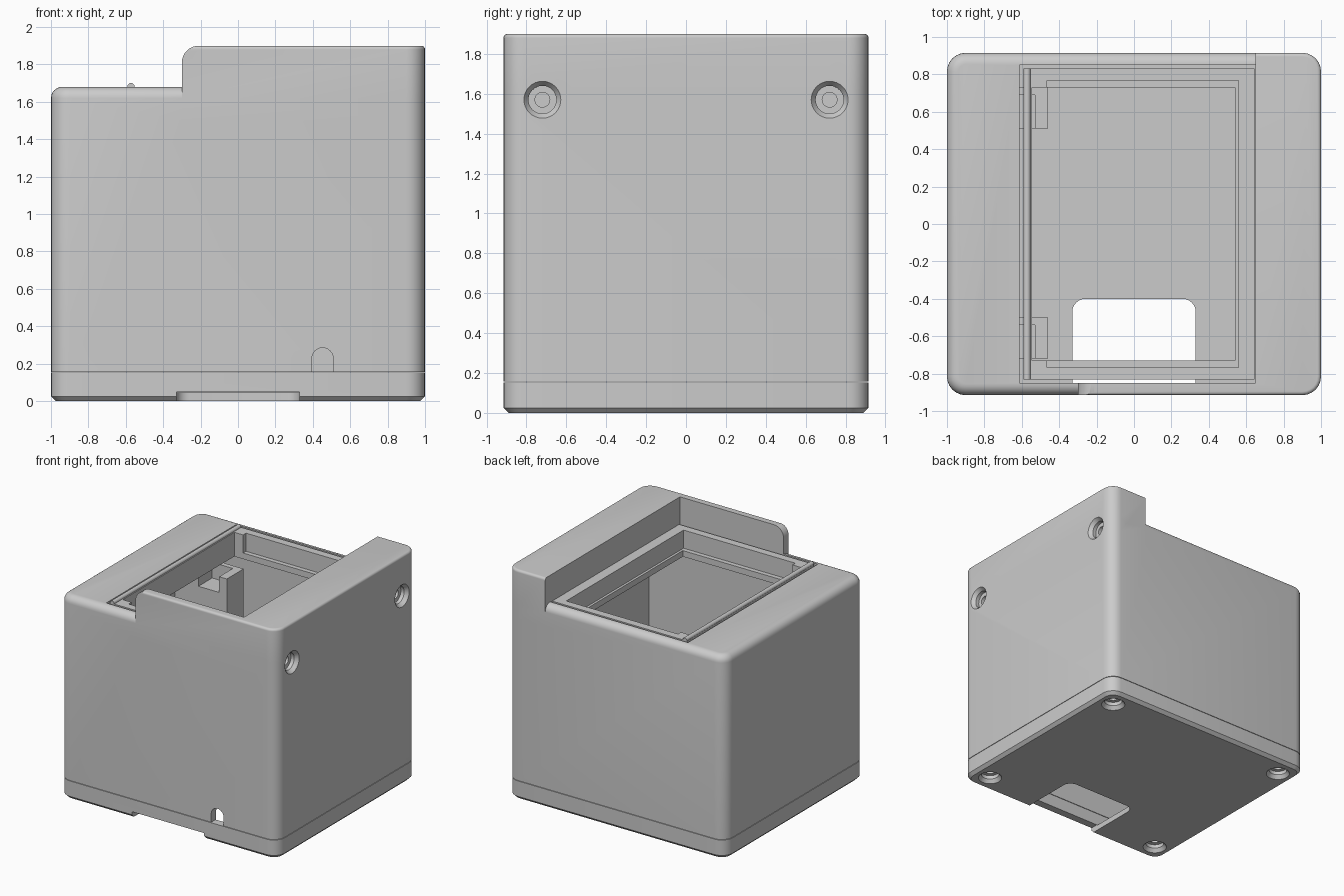
import bpy, bmesh
from mathutils import Matrix, Vector

if "Cube" in bpy.data.objects:
    bpy.data.objects.remove(bpy.data.objects["Cube"])

grey = bpy.data.materials.new("light grey")
grey.use_nodes = True
COLOUR = (0.6, 0.6, 0.6, 1)
grey.diffuse_color = COLOUR
grey.node_tree.nodes["Principled BSDF"].inputs["Base Color"].default_value = COLOUR


def finish(name, bm):
    mesh = bpy.data.meshes.new(name)
    bmesh.ops.recalc_face_normals(bm, faces=bm.faces)
    bm.to_mesh(mesh)
    bm.free()
    mesh.materials.append(grey)
    ob = bpy.data.objects.new(name, mesh)
    bpy.context.collection.objects.link(ob)
    return ob


def box(name, lo, hi, corner=0, top=0, bottom=0, segs=6):
    """Box with optional rounded upright corners, top edges and bottom chamfer."""
    lo, hi = Vector(lo), Vector(hi)
    bm = bmesh.new()
    bmesh.ops.create_cube(bm, size=1)
    for v in bm.verts:
        v.co = Vector(c * s for c, s in zip(v.co, hi - lo)) + (lo + hi) / 2

    def bevel(test, width, n):
        if width:
            edges = [e for e in bm.edges if test(*[v.co.z for v in e.verts])]
            bmesh.ops.bevel(bm, geom=edges, offset=width, segments=n,
                            profile=0.5, affect='EDGES')

    bevel(lambda a, b: abs(a - b) > 0.001, corner, segs)
    bevel(lambda a, b: min(a, b) > hi.z - 0.0001, top, segs)
    bevel(lambda a, b: max(a, b) < lo.z + 0.0001, bottom, 1)
    return finish(name, bm)


def rod(name, start, end, r1, r2=None):
    """Cylinder or cone between two points."""
    start, end = Vector(start), Vector(end)
    d = end - start
    turn = d.to_track_quat('Z', 'Y').to_matrix().to_4x4()
    bm = bmesh.new()
    bmesh.ops.create_cone(bm, cap_ends=True, segments=32, radius1=r1,
                          radius2=r1 if r2 is None else r2, depth=d.length,
                          matrix=Matrix.Translation((start + end) / 2) @ turn)
    return finish(name, bm)


def combine(ob, other, how='DIFFERENCE'):
    mod = ob.modifiers.new("combine", 'BOOLEAN')
    mod.operation, mod.object, mod.solver = how, other, 'EXACT'
    bpy.context.view_layer.objects.active = ob
    bpy.ops.object.modifier_apply(modifier=mod.name)
    bpy.data.objects.remove(other)


def screw_hole(ob, face, inward):
    """Countersunk, counterbored hole going in from a face."""
    face, inward = Vector(face), Vector(inward)
    at = lambda d: face + inward * d
    combine(ob, rod("cutter", at(-0.01), at(0.03), 0.1, 0.07))
    combine(ob, rod("cutter", at(0.02), at(0.06), 0.07))
    combine(ob, rod("cutter", at(0.05), at(0.3), 0.037))


X, Y = 1.0, 0.915          # outer half sizes
IX, IY = 0.935, 0.85       # inner half sizes
SEAM, DECK, TOP = 0.157, 1.68, 1.9

# Raised bar with its low front wall
raised = box("raised", (-X, -Y, 1.5), (X, Y, TOP), 0.1, 0.02)
combine(raised, box("cutter", (-2, -IY, 1.4), (0.65, 2, 2)))
combine(raised, box("cutter", (-2, -2, 1.4), (-0.3, 2, 2)))

# Rounded upper corner at the end of the front wall
corner = box("cutter", (-0.4, -1, TOP - 0.09), (-0.21, -0.8, 2))
combine(corner, rod("cutter", (-0.21, -2, TOP - 0.09), (-0.21, 2, TOP - 0.09), 0.09))
combine(raised, corner)

# Main housing shell
housing = box("housing", (-X, -Y, SEAM), (X, Y, DECK), 0.1, 0.06)
combine(housing, raised, 'UNION')
combine(housing, box("cutter", (-IX, -IY, 0.1), (IX, IY, 1.615)))
combine(housing, box("cutter", (-0.613, -IY, 1.5), (0.65, IY, 1.8)))

# Cable opening low in the front wall
combine(housing, box("cutter", (0.395, -1, 0.1), (0.509, -0.8, 0.228)))
combine(housing, rod("cutter", (0.452, -1, 0.228), (0.452, -0.8, 0.228), 0.057))

# Side screw bosses and holes
for y in (-0.72, 0.72):
    combine(housing, rod("boss", (0.8, y, 1.57), (0.96, y, 1.57), 0.12), 'UNION')
    screw_hole(housing, (X, y, 1.57), (-1, 0, 0))

# Base tray with cable cutout and corner screw posts
base = box("base_tray", (-X, -Y, 0), (X, Y, 0.153), 0.1, 0, 0.025)
combine(base, box("cutter", (-IX, -IY, 0.045), (IX, IY, 0.3)))
combine(base, box("cutter", (-0.33, -1.2, -0.1), (0.33, -0.4, 0.05), 0.07))
for x in (-0.85, 0.85):
    for y in (-0.757, 0.757):
        combine(base, rod("post", (x, y, 0.02), (x, y, 0.15), 0.13), 'UNION')
        screw_hole(base, (x, y, 0), (0, 0, 1))

# Window frame with an inner ledge
frame = box("window_frame", (-0.592, -0.832, 1.48), (0.645, 0.832, DECK))
combine(frame, box("cutter", (-0.545, -0.73, 1.3), (0.54, 0.73, 1.8)))
combine(frame, box("cutter", (-0.465, -0.768, 1.53), (0.56, 0.768, 1.8)))

# Rounded ridge along the frame edge
ridge = rod("frame_ridge", (-0.572, -0.832, 1.682), (-0.572, 0.832, 1.682), 0.019)

# Notched support blocks under the frame
blocks = []
for side, y in (("front", -0.61), ("back", 0.62)):
    block = box(side + "_support_block", (-0.94, y - 0.11, 1.0), (-0.46, y + 0.11, 1.4))
    combine(block, box("cutter", (-0.72, y - 0.2, 1.27), (-0.53, y + 0.07, 1.5)))
    blocks.append(block)

# Smooth rounded surfaces while keeping crisp edges
for ob in [housing, base, frame, ridge] + blocks:
    bpy.ops.object.select_all(action='DESELECT')
    ob.select_set(True)
    bpy.context.view_layer.objects.active = ob
    bpy.ops.object.shade_smooth_by_angle(angle=0.6)
